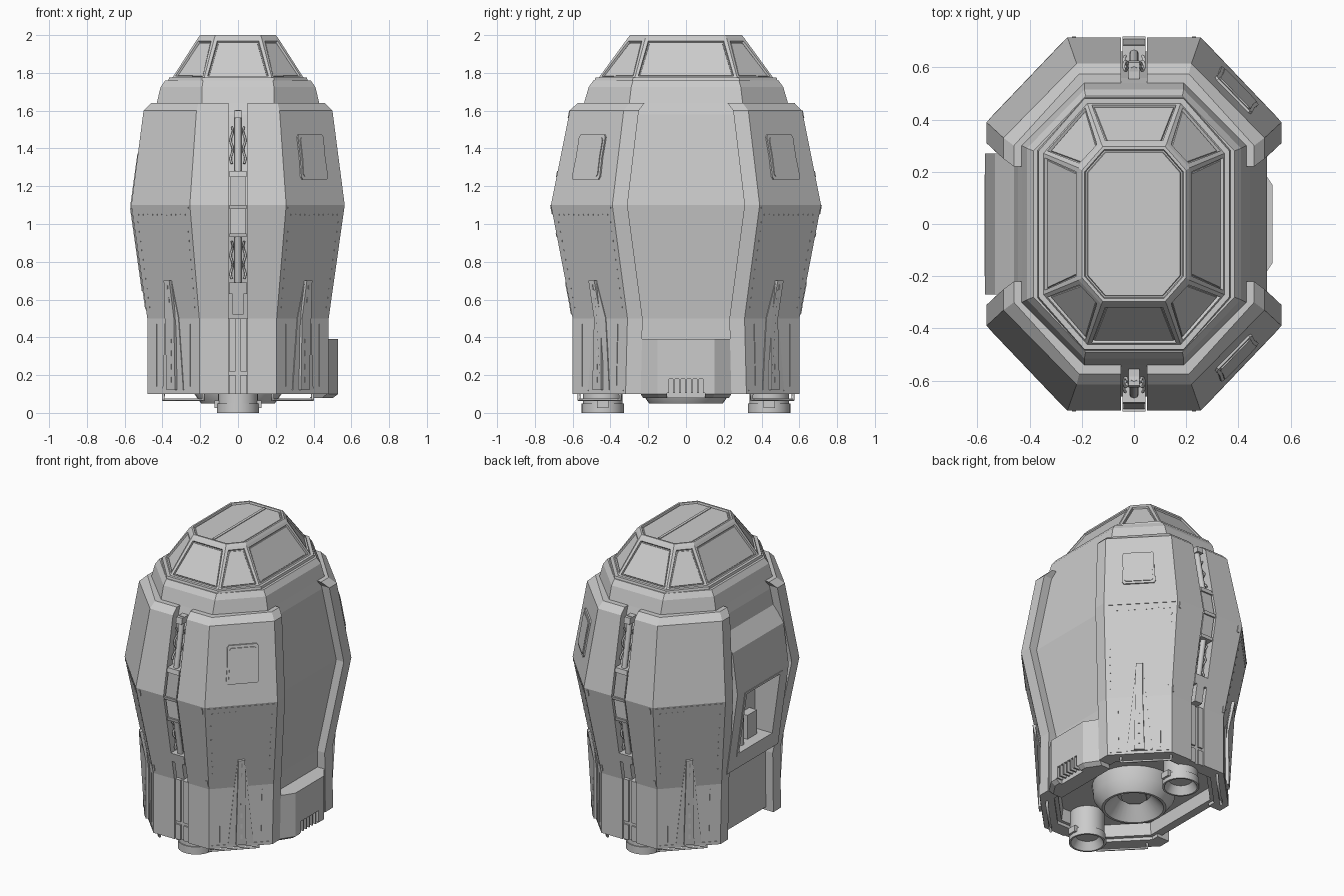
import bpy, bmesh, math
from mathutils import Vector as V

if "Cube" in bpy.data.objects:
    bpy.data.objects.remove(bpy.data.objects["Cube"])

# Armour shell levels: z, half width x, half depth y, front corner x, side corner y
ARM = [(.10, .478, .60, .205, .32), (.50, .48, .60, .205, .31), (1.10, .565, .715, .255, .39),
       (1.60, .50, .615, .22, .33), (1.64, .46, .575, .21, .30)]


def lv(z):
    for a, b in zip(ARM, ARM[1:]):
        if z <= b[0]:
            break
    t = (z - a[0]) / (b[0] - a[0])
    return [p + (q - p) * t for p, q in zip(a, b)][1:]


def make(name, bm, mirror=""):
    bmesh.ops.recalc_face_normals(bm, faces=bm.faces)
    me = bpy.data.meshes.new(name)
    bm.to_mesh(me)
    bm.free()
    ob = bpy.data.objects.new(name, me)
    bpy.context.collection.objects.link(ob)
    add_mirror(ob, mirror)
    return ob


def add_mirror(ob, mirror):
    if mirror:
        m = ob.modifiers.new("mirror", 'MIRROR')
        m.use_axis = ("x" in mirror, "y" in mirror, False)
        m.use_mirror_merge = False


def skin(bm, rings):
    vs = [[bm.verts.new(p) for p in r] for r in rings]
    n = len(vs[0])
    for a, b in zip(vs, vs[1:]):
        for i in range(n):
            bm.faces.new((a[i], a[(i + 1) % n], b[(i + 1) % n], b[i]))
    bm.faces.new(vs[-1])
    return bm.faces.new(vs[0][::-1])


def loft(name, rings, mirror=""):
    bm = bmesh.new()
    skin(bm, rings)
    return make(name, bm, mirror)


def octa(z, hx, hy, fc, sc):
    q = [(hx, -sc), (hx, sc), (fc, hy), (-fc, hy)]
    return [V((x, y, z)) for x, y in q] + [V((-x, -y, z)) for x, y in q]


# Surface maps: (u, z, outward offset) to a 3D point
def diag(u, z, o):
    hx, hy, fc, sc = lv(z)
    return V((fc, -hy, z)).lerp(V((hx, -sc, z)), u) + V((.7, -.7, 0)) * o


def front(u, z, o):
    return V((u, -lv(z)[1] - o, z))


def left(u, z, o):
    return V((-lv(z)[0] - .004 - o, u, z))


def slabs(name, f, outlines, t0, t1, mirror="xy"):
    bm = bmesh.new()
    for o in outlines:
        skin(bm, [[f(u, z, t) for u, z in o] for t in (t0, t1)])
    return make(name, bm, mirror)


def rect(u0, u1, z0, z1):
    return [(u0, z0), (u1, z0), (u1, z1), (u0, z1)]


def box(name, a, b, mirror=""):
    return loft(name, [[V((x, y, z)) for x, y in ((a[0], a[1]), (b[0], a[1]), (b[0], b[1]), (a[0], b[1]))]
                       for z in (a[2], b[2])], mirror)


def lathe(name, prof, c, n=32, mirror=""):
    ob = loft(name, [[V((c[0] + r * math.cos(k * math.tau / n), c[1] + r * math.sin(k * math.tau / n), z))
                      for k in range(n)] for r, z in prof], mirror)
    bpy.ops.object.select_all(action='DESELECT')
    ob.select_set(True)
    bpy.context.view_layer.objects.active = ob
    bpy.ops.object.shade_smooth_by_angle()


def tube(name, pts, r, mirror="xy"):
    cu = bpy.data.curves.new(name, 'CURVE')
    cu.dimensions, cu.bevel_depth, cu.bevel_resolution, cu.use_fill_caps = '3D', r, 2, True
    s = cu.splines.new('POLY')
    s.points.add(len(pts) - 1)
    for p, q in zip(s.points, pts):
        p.co = (*q, 1)
    ob = bpy.data.objects.new(name, cu)
    bpy.context.collection.objects.link(ob)
    add_mirror(ob, mirror)


def cut(name, a, b, targets):
    c = box(name, a, b)
    c.hide_render = c.hide_viewport = True
    for ob in targets:
        m = ob.modifiers.new(name, 'BOOLEAN')
        m.operation, m.object, m.solver = 'DIFFERENCE', c, 'EXACT'


# Inner hull and shoulder, with a recessed underside
d = .055
bm = bmesh.new()
base = skin(bm, [octa(z + (.02 if z == .1 else 0), hx - d, hy - d, fc - .02, sc - .02)
                 for z, hx, hy, fc, sc in ARM[:3]]
            + [octa(1.58, .445, .56, .20, .31), octa(1.64, .43, .54, .19, .30),
               octa(1.725, .41, .515, .19, .29), octa(1.76, .385, .49, .185, .28)])
bmesh.ops.recalc_face_normals(bm, faces=bm.faces)
bmesh.ops.inset_individual(bm, faces=[base], thickness=.06)
bmesh.ops.inset_individual(bm, faces=[base], thickness=.01, depth=-.08)
hull = make("inner_hull", bm)

# Four corner armour shells
t = .09
loft("corner_armour", [[V((x, y, z)) for x, y in (
    (.05, -hy), (fc, -hy), (hx, -sc), (hx, -sc + .08), (hx - t, -sc + .08), (hx - t, -sc + .03),
    (fc - .03, -hy + t), (.05, -hy + t))] for z, hx, hy, fc, sc in ARM], "xy")

# Faceted canopy with recessed panes and roof
loft("canopy_lip", [octa(1.755, .37, .485, .19, .285), octa(1.775, .365, .48, .19, .28)])
bm = bmesh.new()
skin(bm, [octa(1.77, .35, .465, .18, .272), octa(1.985, .212, .308, .125, .215), octa(2.0, .20, .296, .12, .205)])
bmesh.ops.recalc_face_normals(bm, faces=bm.faces)
panes = [f for f in bm.faces if 1.8 < f.calc_center_median().z < 1.95]
roof = [f for f in bm.faces if f.calc_center_median().z > 1.995]
for faces, w in ((panes, .024), (roof, .012)):
    bmesh.ops.inset_individual(bm, faces=faces, thickness=w)
    bmesh.ops.inset_individual(bm, faces=faces, thickness=.004, depth=-.012)
    bmesh.ops.inset_individual(bm, faces=faces, thickness=.006)
    bmesh.ops.inset_individual(bm, faces=faces, thickness=.003, depth=.005)
make("canopy", bm)
box("roof_seam", (0, -.27, 1.985), (.018, .27, 1.997))

# Left side equipment panel with open bay
prof = [(-.40, 1.54), (-.425, 1.52), (-.533, 1.37), (-.57, 1.10), (-.492, .55), (-.41, .50)]
panel = loft("bay_panel", [[V((x, y, z)) for x, z in prof] for y in (-.27, .27)])
cut("bay_cutter", (-.7, -.18, .66), (-.385, .17, 1.07), (hull, panel))
slabs("bay_frame", left, [rect(-.20, .19, 1.07, 1.085), rect(-.20, .19, .645, .66),
                          rect(-.20, -.18, .66, 1.07), rect(.17, .19, .66, 1.07)], -.02, .005, "")
lathe("bay_canister", [(.035, .66), (.035, .92), (.02, .94), (.02, 1.0)], (-.43, .06), 16)
box("bay_unit", (-.44, -.12, .66), (-.38, -.02, .82))

# Right side vent box with open grille
plan = [(.40, -.24), (.47, -.24), (.53, -.15), (.53, .15), (.47, .24), (.40, .24)]
vent = loft("vent_box", [[V((x * k, y * k, z)) for x, y in plan] for z, k in ((.08, .95), (.10, 1), (.39, 1))])
cut("vent_cutter", (.485, -.1, .0), (.6, .1, .18), (vent,))
for i in range(7):
    y = -.096 + i * .032
    box("vent_fin", (.47, y - .005, .105), (.53, y + .005, .185))

# Front and back actuators in the centre slots
slabs("slot_channel", front, [rect(-.05, .05, .10, .50)], -.08, -.018, "y")
slabs("slot_ribs", front, [rect(.012, .048, .22, .5), rect(.012, .048, .1, .2)], -.03, -.008)
slabs("actuator_body", front, [[(-.04, .94), (.04, .94), (.04, 1.1), (.04, 1.27), (-.04, 1.27), (-.04, 1.1)]],
      -.07, -.006, "y")
slabs("actuator_collars", front, [rect(-.044, .044, 1.25, 1.28), rect(-.044, .044, .93, .95),
                                  rect(-.044, .044, 1.08, 1.1), rect(-.048, .048, .63, .69),
                                  rect(-.028, .028, .52, .63), rect(-.022, .022, 1.56, 1.6)], -.06, .004, "y")
tube("upper_rod", [front(0, 1.27, -.03), front(0, 1.6, -.03)], .018, "y")
tube("lower_rod", [front(0, .66, -.03), front(0, .95, -.03)], .018, "y")
for z0 in (.71, 1.32):
    tube("slot_hose", [front(.033 + .006 * math.sin(k * .7), z0 + k * .011, -.04 + .012 * math.cos(k * .7))
                       for k in range(19)], .006)

# Corner face details
slabs("strut_base", diag, [[(.30, .12), (.70, .12), (.61, .5), (.55, .69), (.45, .69), (.39, .5)]], -.01, .004)
slabs("strut_core", diag, [[(.42, .12), (.58, .12), (.562, .5), (.55, .70), (.45, .70), (.438, .5)]], -.01, .02)
slabs("strut_slots", diag, [rect(.485, .515, z / 100, z / 100 + .03) for z in range(16, 66, 7)], .01, .023)
slabs("strut_side_rails", diag, [rect(.17, .18, .14, .47), rect(.82, .83, .14, .47)], -.01, .003)
slabs("waist_strip", diag, [rect(.03, .97, 1.083, 1.09)], -.01, .003)
riv = [(.1 + .08 * k, 1.05) for k in range(11)] + [(u, .56 + .05 * k) for u in (.07, .93) for k in range(10)]
slabs("rivets", diag, [rect(u - .008, u + .008, z - .004, z + .004) for u, z in riv], -.005, .003)
slabs("lower_trim", diag, [rect(.04, .3, .115, .122), rect(.7, .96, .115, .122)], -.005, .003)
slabs("armour_clips", front, [rect(.19, .205, .52, .56), rect(.222, .237, 1.05, 1.09)], -.01, .005)


def plate(k):
    return [(.515 + u * k, 1.355 + z * k) for u, z in (
        (-.21, -.12), (.21, -.12), (.235, -.105), (.225, 0), (.235, .105), (.21, .12),
        (-.21, .12), (-.235, .105), (-.225, 0), (-.235, -.105))]


slabs("access_plate_rim", diag, [plate(1)], -.01, .010, "y")
slabs("access_plate", diag, [plate(.86)], 0, .015, "y")

# Underside: main nozzle, two thrusters, corner rails
lathe("main_nozzle", [(.26, .25), (.245, .12), (.195, .05), (.18, .05), (.10, .14), (.09, .14)], (0, 0))
loft("nozzle_core", [octa(z, .075, .075, .031, .031) for z in (.15, .12)])
lathe("thruster", [(.085, .23), (.105, .22), (.105, .05), (.112, .05), (.112, 0), (.10, 0), (.07, .05)],
      (0, -.44), 32, "y")
box("thruster_lug", (.10, -.47, .025), (.125, -.41, .065), "xy")
tube("corner_rail", [diag(.02, .12, -.04), diag(.02, .10, -.04) - V((0, 0, .03)),
                     diag(.8, .10, -.04) - V((0, 0, .03)), diag(.8, .12, -.04)], .009)
